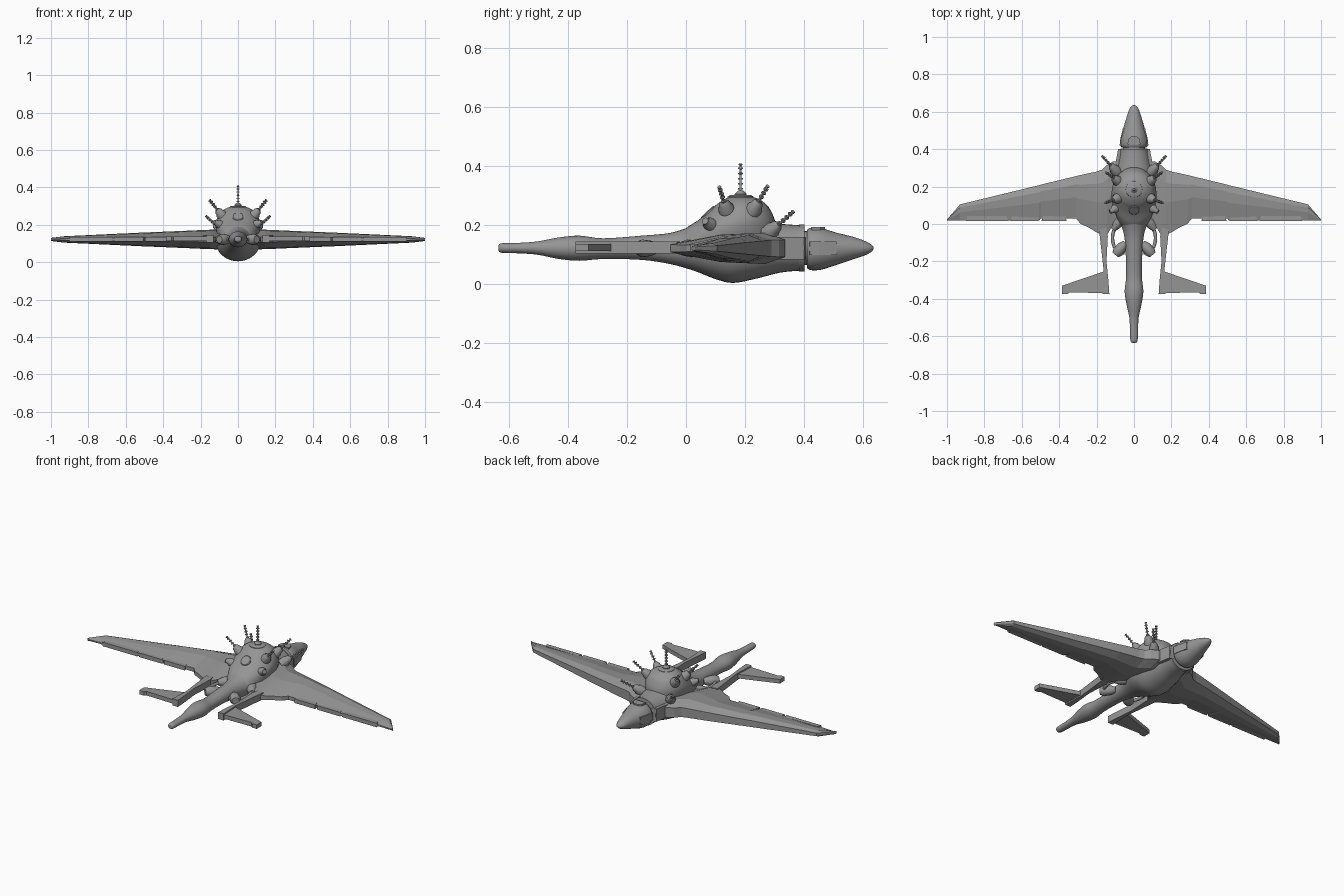
import bpy, bmesh, math
from mathutils import Vector

cube = bpy.data.objects.get("Cube")
if cube:
    bpy.data.objects.remove(cube)

GREY = bpy.data.materials.new("hull grey")
GREY.use_nodes = True
colour = (0.3, 0.3, 0.3, 1)
GREY.diffuse_color = colour
GREY.node_tree.nodes["Principled BSDF"].inputs["Base Color"].default_value = colour


def finish(name, bm, angle=None):
    bmesh.ops.recalc_face_normals(bm, faces=bm.faces)
    mesh = bpy.data.meshes.new(name)
    bm.to_mesh(mesh)
    bm.free()
    mesh.materials.append(GREY)
    obj = bpy.data.objects.new(name, mesh)
    bpy.context.collection.objects.link(obj)
    if angle:
        bpy.ops.object.select_all(action="DESELECT")
        obj.select_set(True)
        bpy.context.view_layer.objects.active = obj
        bpy.ops.object.shade_smooth_by_angle(angle=math.radians(angle))
    return obj


def skin(bm, rings):
    """Bridge equal rings of points and cap both ends."""
    loops = [[bm.verts.new(p) for p in ring] for ring in rings]
    n = len(loops[0])
    for a, b in zip(loops, loops[1:]):
        for i in range(n):
            j = (i + 1) % n
            bm.faces.new((a[i], a[j], b[j], b[i]))
    bm.faces.new(loops[0])
    bm.faces.new(loops[-1])


def spline(rows, steps=4):
    """Smooth a table of stations with a Catmull-Rom curve."""
    rows = [Vector(r) for r in rows]
    out = []
    for i in range(len(rows) - 1):
        p0, p1 = rows[max(i - 1, 0)], rows[i]
        p2, p3 = rows[i + 1], rows[min(i + 2, len(rows) - 1)]
        for s in range(steps):
            t = s / steps
            out.append(p1 + ((p2 - p0) * t + (2 * p0 - 5 * p1 + 4 * p2 - p3) * t * t
                             + (3 * p1 - p0 - 3 * p2 + p3) * t ** 3) / 2)
    return out + [rows[-1]]


def ring(point, n=32):
    return [point(math.cos(2 * math.pi * i / n), math.sin(2 * math.pi * i / n)) for i in range(n)]


def hull(name, rows, angle=40):
    """Lengthwise loft; each row is y, bottom z, top z, half width."""
    bm = bmesh.new()
    skin(bm, [ring(lambda c, s: (w * c, y, (lo + hi) / 2 + (hi - lo) / 2 * s))
              for y, lo, hi, w in spline(rows)])
    return finish(name, bm, angle)


def spindle(bm, base, tip, profile, n=12):
    """Turned shape from base to tip; profile holds (fraction, radius)."""
    base, tip = Vector(base), Vector(tip)
    q = (tip - base).to_track_quat("Z", "Y")
    skin(bm, [ring(lambda c, s: base.lerp(tip, f) + q @ Vector((r * c, r * s, 0)), n)
              for f, r in profile])


def plate(bm, outline, z0, z1):
    skin(bm, [[(x, y, z) for x, y in outline] for z in (z0, z1)])


def both(bm):
    """Copy everything to the other side."""
    dup = bmesh.ops.duplicate(bm, geom=bm.verts[:] + bm.edges[:] + bm.faces[:])["geom"]
    for v in dup:
        if isinstance(v, bmesh.types.BMVert):
            v.co.x *= -1


# Main fuselage with long bulbed boom
hull("fuselage", [
    (-.635, .117, .13, .007), (-.625, .107, .139, .019), (-.56, .105, .141, .022),
    (-.5, .1, .146, .025), (-.43, .086, .159, .04), (-.36, .08, .165, .05),
    (-.28, .086, .156, .042), (-.15, .083, .165, .045), (-.05, .068, .175, .055),
    (.03, .045, .2, .085), (.1, .018, .215, .113), (.16, .005, .22, .12),
    (.24, .02, .215, .112), (.32, .04, .205, .092), (.395, .047, .2, .078)])
hull("neck", [(.37, .065, .18, .06), (.43, .065, .18, .06)])
hull("nose_cone", [
    (.41, .055, .185, .066), (.425, .048, .192, .075), (.46, .05, .19, .072),
    (.51, .066, .175, .058), (.57, .086, .16, .04), (.61, .1, .145, .027),
    (.63, .112, .133, .014), (.635, .12, .126, .004)])

# Upper dome with flattened crown; rows are z, front y, back y, half width
bm = bmesh.new()
skin(bm, [ring(lambda c, s: (w * c, (a + b) / 2 + (b - a) / 2 * s, z), 40)
          for z, a, b, w in spline([
              (.15, -.04, .31, .112), (.19, .0, .305, .12), (.22, .045, .3, .117),
              (.25, .082, .287, .105), (.27, .103, .273, .09), (.287, .128, .25, .066),
              (.295, .145, .232, .045)])])
finish("dome", bm, 40)

# Crown hatch ring and socket
bm = bmesh.new()
spindle(bm, (0, .185, .285), (0, .185, .302), [(0, .046), (.7, .044), (1, .036)], 28)
spindle(bm, (0, .185, .295), (0, .185, .318), [(0, .02), (.5, .02), (1, .008)], 16)
finish("crown_hatch", bm, 40)

# Oval forward window on the dome slope
bm = bmesh.new()
normal = Vector((0, -.68, .73))
spindle(bm, Vector((0, .074, .243)) - normal * .006, Vector((0, .074, .243)) + normal * .005,
        [(0, .03), (.7, .03), (1, .026)], 24)
finish("front_window", bm, 30)

# Wings: stations are x, leading y, trailing y, half thickness
MID = .122
bm = bmesh.new()
skin(bm, [[(x, le + (te - le) * f, MID + t * k) for f, k in
           ((0, .55), (.2, 1), (.5, .9), (1, .25), (1, -.25), (.5, -.9), (.2, -1), (0, -.55))]
          for x, le, te, t in (
              (.04, .335, .0, .053), (.11, .335, .0, .053), (.145, .315, -.06, .052),
              (.17, .29, -.06, .051), (.2, .28, -.045, .05), (.24, .272, -.02, .048),
              (.285, .262, .0, .046), (.31, .256, .03, .045), (.5, .21, .03, .037),
              (.505, .208, .018, .037), (.93, .105, .02, .017), (.995, .03, .02, .009),
              (1, .022, .019, .008))])
both(bm)
finish("wings", bm)

# Trailing edge flaps
bm = bmesh.new()
for x0, x1, y in ((.36, .495, .052), (.51, .66, .048), (.67, .9, .042)):
    plate(bm, [(x0, .016), (x1, .016), (x1 - .01, y), (x0 + .01, y)], .111, .135)
both(bm)
finish("flaps", bm)

# Tail booms and fins
bm = bmesh.new()
plate(bm, [(.187, -.03), (.162, -.25), (.168, -.375), (.132, -.375), (.137, -.3),
           (.147, -.2), (.14, -.065), (.15, -.02)], .105, .145)
plate(bm, [(.15, -.25), (.385, -.33), (.385, -.375), (.355, -.375), (.345, -.365),
           (.15, -.37)], .113, .137)
both(bm)
finish("tail_fins", bm)

# Curved pipes and nozzle pods beside the narrow waist
bm = bmesh.new()
path = spline([(.05, .02, MID), (.095, -.01, MID), (.115, -.07, MID),
               (.1, -.13, MID), (.05, -.155, MID)], 5)
for a, b in zip(path, path[1:]):
    spindle(bm, a, b, [(-.1, .009), (1.1, .009)], 10)
spindle(bm, (.045, -.1, MID), (.1, -.165, MID), [(0, .016), (.3, .026), (.75, .03), (1, .02)], 16)
spindle(bm, (.07, .03, MID), (.112, -.03, MID), [(0, .03), (.6, .026), (1, .014)], 16)
both(bm)
finish("waist_pipes", bm, 40)

# Raised cowl plates behind the nose and ridges on the nose
bm = bmesh.new()
for z0, z1 in ((.085, .16),):
    plate(bm, [(.06, .3), (.108, .29), (.098, .33), (.085, .4), (.06, .405)], z0, z1)
    plate(bm, [(.05, .415), (.077, .42), (.074, .45), (.06, .51), (.05, .51)], z0 + .015, z1 - .015)
both(bm)
plate(bm, [(-.035, .425), (.035, .425), (.03, .455), (.012, .47), (-.012, .47), (-.03, .455)], .17, .195)
finish("cowl_plates", bm)
hull("rear_collar", [(.383, .043, .203, .083), (.402, .043, .203, .083)])

# Beaded antennas with round sockets: root, tip
beads = [(0, .004)]
for f in (.25, .4, .55, .7, .85):
    beads += [(f - .025, .004), (f - .02, .0085), (f + .02, .0085), (f + .025, .004)]
beads += [(.93, .003), (.95, .007), (.98, .007), (1, .002)]
PAIRS = (((.085, .138, .25), (.155, .112, .332)),
         ((.085, .228, .25), (.152, .278, .335)),
         ((.098, .285, .178), (.172, .365, .248)))
rods, sockets = bmesh.new(), bmesh.new()
for root, tip in PAIRS:
    spindle(rods, root, tip, beads, 10)
    spindle(sockets, root, tip, [(-.12, .027), (.12, .027), (.2, .021), (.28, .02), (.38, .01)], 18)
both(rods)
both(sockets)
spindle(rods, (0, .185, .295), (0, .185, .41), beads, 10)
finish("antennas", rods, 40)
finish("antenna_sockets", sockets, 40)

# Lower front ports on the dome shoulders
bm = bmesh.new()
spindle(bm, (.07, .1, .19), (.128, .065, .215), [(0, .022), (.65, .022), (.8, .014), (1, .012)], 16)
both(bm)
finish("shoulder_ports", bm, 40)
